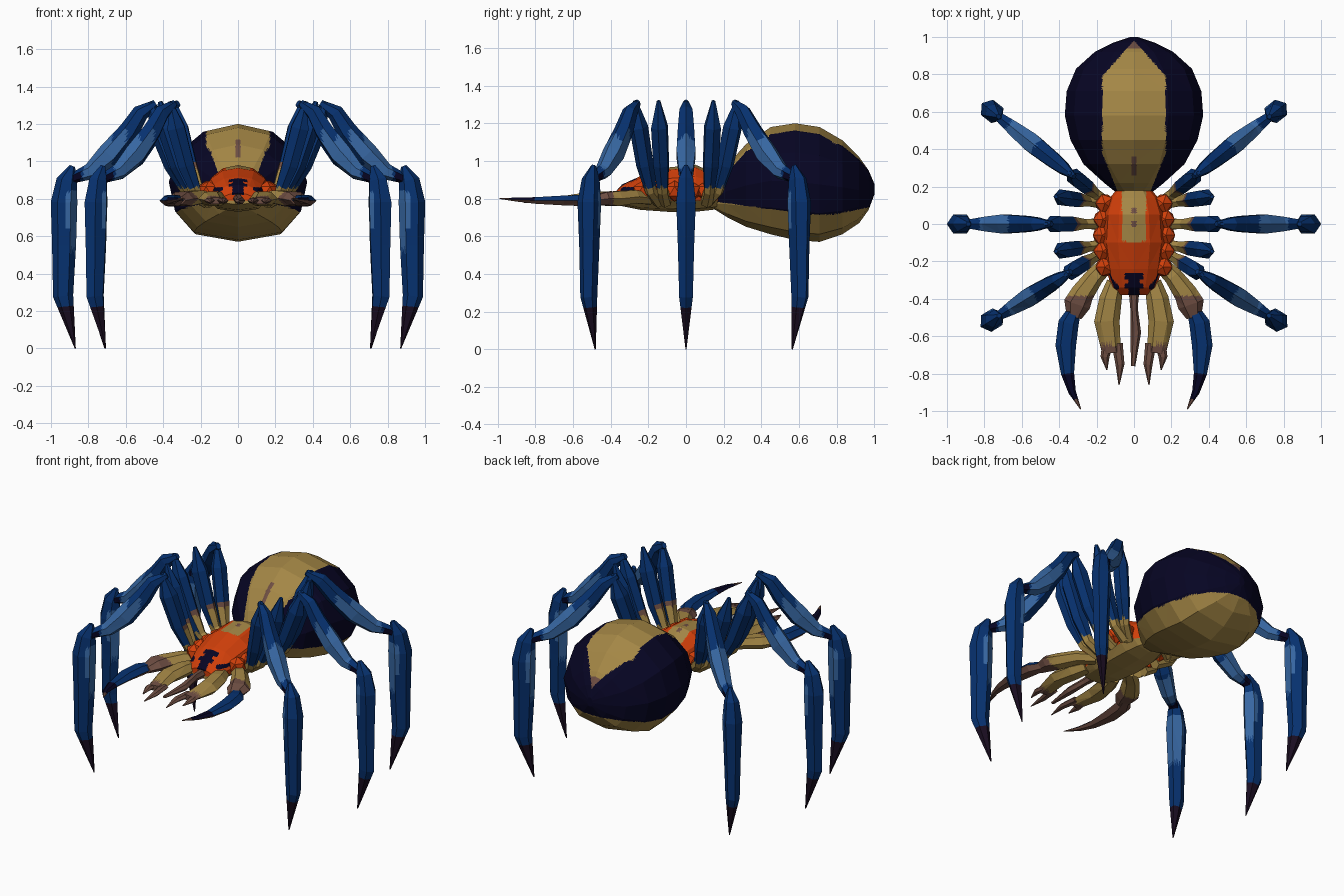
import bpy
import bmesh
from math import sin, cos, pi, radians, copysign
from mathutils import Vector

if "Cube" in bpy.data.objects:
    bpy.data.objects.remove(bpy.data.objects["Cube"])

# Palette
COLOURS = {
    "blue": (0.002, 0.031, 0.16),
    "light_blue": (0.038, 0.135, 0.36),
    "navy": (0.002, 0.0015, 0.017),
    "tan": (0.37, 0.24, 0.06),
    "orange": (0.64, 0.05, 0.003),
    "brown": (0.155, 0.075, 0.055),
    "dark_foot": (0.01, 0.004, 0.015),
}
NAMES = list(COLOURS)
MATERIALS = []
for label, rgb in COLOURS.items():
    mat = bpy.data.materials.new(label)
    mat.use_nodes = True
    mat.diffuse_color = (*rgb, 1)
    bsdf = mat.node_tree.nodes["Principled BSDF"]
    bsdf.inputs["Base Color"].default_value = (*rgb, 1)
    bsdf.inputs["Roughness"].default_value = 0.9
    MATERIALS.append(mat)


def finish(name, bm, rule, cuts, mirror):
    """Cut flat facets finer, colour them by rule and make the object."""
    bmesh.ops.recalc_face_normals(bm, faces=bm.faces)
    bmesh.ops.triangulate(bm, faces=bm.faces)
    if cuts:
        bmesh.ops.subdivide_edges(bm, edges=bm.edges, cuts=cuts, use_grid_fill=True)
    bm.normal_update()
    for face in bm.faces:
        face.material_index = NAMES.index(rule(face.calc_center_median(), face.normal))
    mesh = bpy.data.meshes.new(name)
    bm.to_mesh(mesh)
    bm.free()
    obj = bpy.data.objects.new(name, mesh)
    bpy.context.collection.objects.link(obj)
    for mat in MATERIALS:
        mesh.materials.append(mat)
    if mirror:
        mod = obj.modifiers.new("Mirror", "MIRROR")
        mod.use_mirror_merge = False


def loft(name, points, sizes, side, rule, sides=6, cuts=4, axis=None, mirror=True,
         boxy=1):
    """Sweep a ring along points; sizes are (along side, across side).
    A boxy value under one fills out the lower half of the ring."""
    bm = bmesh.new()
    points = [Vector(p) for p in points]
    side = Vector(side).normalized()
    rings = []
    for i, (p, (w, h)) in enumerate(zip(points, sizes)):
        along = axis or points[min(i + 1, len(points) - 1)] - points[max(i - 1, 0)]
        other = side.cross(Vector(along)).normalized()
        ring = []
        for k in range(sides):
            s, c = sin(2 * pi * k / sides), cos(2 * pi * k / sides)
            if c < 0:
                s = copysign(abs(s) ** boxy, s)
            ring.append(bm.verts.new(p + side * w * s + other * h * c))
        rings.append(ring)
    for a, b in zip(rings, rings[1:]):
        for k in range(sides):
            j = (k + 1) % sides
            bm.faces.new((a[k], a[j], b[j], b[k]))
    bm.faces.new(rings[0])
    bm.faces.new(rings[-1])
    finish(name, bm, rule, cuts, mirror)


def body(name, rows, rule, cuts):
    """Rows are (y, bottom, top, half width)."""
    loft(name, [(0, y, (b + t) / 2) for y, b, t, w in rows],
         [(w, (t - b) / 2) for y, b, t, w in rows], (1, 0, 0), rule,
         sides=12, cuts=cuts, axis=(0, 1, 0), mirror=False, boxy=0.65)


# Abdomen with a pale back stripe and pale belly
def abdomen_rule(c, n):
    stripe = min(0.17, 0.09 + 0.4 * (c.y - 0.18), 0.9 * (0.98 - c.y))
    if c.z > 0.85 and abs(c.x) < stripe:
        streak = abs(c.x) < 0.013 and 0.26 < c.y < 0.36
        return "brown" if c.y > 0.94 or streak else "tan"
    belly = 0.715 + 0.2 * max(0, c.y - 0.78) + 0.14 * max(0, 0.65 - c.y)
    return "tan" if c.z < belly else "navy"


body("abdomen", [
    (0.14, 0.75, 0.84, 0.06), (0.22, 0.70, 0.98, 0.16), (0.32, 0.65, 1.09, 0.27),
    (0.45, 0.61, 1.18, 0.34), (0.58, 0.58, 1.2, 0.37), (0.71, 0.57, 1.18, 0.36),
    (0.83, 0.61, 1.11, 0.31), (0.92, 0.67, 1.02, 0.21), (0.97, 0.74, 0.95, 0.11),
    (1.0, 0.82, 0.88, 0.02)], abdomen_rule, 12)


# Head and thorax
def thorax_rule(c, n):
    if c.z < 0.79:
        return "tan"
    x = abs(c.x)
    if c.y > -0.1 + 3 * x * x and x < 0.065 and c.z > 0.86:
        dot = x < 0.013 and (abs(c.y - 0.07) < 0.015 or abs(c.y) < 0.015)
        return "brown" if dot else "tan"
    eyes = -0.345 < c.y < -0.265 and x < 0.05 and c.z > 0.84
    gap = abs(c.y + 0.305) < 0.01 and x > 0.03
    face = c.y < -0.345 and x < 0.03 and c.z > 0.82
    side_eyes = -0.35 < c.y < -0.26 and x > 0.08 and 0.84 < c.z < 0.862
    return "navy" if (eyes and not gap) or face or side_eyes else "orange"


body("thorax", [
    (-0.38, 0.77, 0.83, 0.08), (-0.34, 0.76, 0.875, 0.12), (-0.24, 0.74, 0.92, 0.15),
    (-0.1, 0.73, 0.965, 0.17), (0.05, 0.73, 0.98, 0.16), (0.14, 0.74, 0.94, 0.13),
    (0.22, 0.76, 0.87, 0.06)], thorax_rule, 8)


# Coxa lumps along both flanks
def lump(y, x):
    bm = bmesh.new()
    bmesh.ops.create_icosphere(bm, subdivisions=1, radius=0.056)
    bmesh.ops.translate(bm, verts=bm.verts, vec=(x, y, 0.84))
    finish("coxa_lump", bm, lambda c, n: "orange" if c.z > 0.8 else "tan", 0, True)


for i in range(5):
    y = -0.23 + 0.085 * i
    lump(y, 0.17 - 0.5 * (y + 0.06) ** 2)


# Legs, each set in a vertical plane turned about its base
def leg(prefix, base, degrees, peak, knee, stub=False):
    a = radians(degrees)
    out, side = Vector((cos(a), sin(a), 0)), Vector((-sin(a), cos(a), 0))

    def at(r, z):
        return Vector((*base, 0)) + out * r + Vector((0, 0, z))

    def femur_rule(c, n):
        inner = n.dot(out) < -0.2
        if c.z < 0.86 or (c.z < 0.96 and inner):
            return "tan"
        if inner and c.z < 1:
            return "brown"
        return "navy" if c.z > 1.23 and n.z < -0.1 else "blue"

    def tibia_rule(c, n):
        f = ((c - at(peak, 0)).dot(out)) / (knee - peak)
        start = 0.3 if abs(n.dot(side)) > 0.7 else 0.48
        if start < f < 0.85:
            return "light_blue"
        return "navy" if f > 0.88 and n.z < 0.4 else "blue"

    def shin_rule(c, n):
        if c.z < 0.21:
            return "dark_foot"
        inner = 0.52 < c.z < 0.82 and n.dot(out) < -0.3
        flank = 0.64 < c.z < 0.84 and (c - at(knee + 0.03, 0)).dot(out) < 0
        return "light_blue" if inner or flank else "blue"

    loft(prefix + "_femur",
         [at(0, 0.78), at(0.35 * peak, 0.84), at(0.6 * peak, 0.98),
          at(0.85 * peak, 1.18), at(peak, 1.32)],
         [(0.035, 0.035), (0.03, 0.035), (0.045, 0.05), (0.048, 0.055), (0.01, 0.012)],
         side, femur_rule)
    if stub:
        return
    span = knee - peak
    loft(prefix + "_tibia",
         [at(peak - 0.03, 1.31), at(peak + 0.05, 1.26), at(peak + 0.27 * span, 1.16),
          at(peak + 0.52 * span, 1.035), at(peak + 0.76 * span, 0.945),
          at(knee - 0.02, 0.915), at(knee + 0.03, 0.89)],
         [(0.015, 0.02), (0.04, 0.045), (0.05, 0.055), (0.058, 0.065),
          (0.045, 0.045), (0.03, 0.03), (0.035, 0.03)], side, tibia_rule)
    loft(prefix + "_shin",
         [at(knee - 0.005, 0.975), at(knee + 0.025, 0.9), at(knee + 0.04, 0.78),
          at(knee + 0.04, 0.55), at(knee + 0.045, 0.28), at(knee - 0.02, 0)],
         [(0.012, 0.015), (0.045, 0.055), (0.06, 0.071), (0.05, 0.064),
          (0.042, 0.054), (0.003, 0.003)], side, shin_rule)


leg("front_leg", (0.15, -0.14), -31.5, 0.25, 0.675)
leg("second_leg", (0.16, -0.11), -8, 0.26, 0, stub=True)
leg("middle_leg", (0.16, 0), 0, 0.31, 0.73)
leg("fourth_leg", (0.16, 0.11), 8, 0.26, 0, stub=True)
leg("rear_leg", (0.14, 0.11), 38.5, 0.26, 0.75)


# Pincer arms and their curved claws
def claw_rule(c, n):
    if n.z < 0.35 or c.y < -0.94:
        return "brown"
    return "navy" if c.y < -0.8 else "blue"


UP = (0, 0, 1)
loft("pincer_arm",
     [(0.13, -0.2, 0.8), (0.21, -0.28, 0.81), (0.275, -0.37, 0.8),
      (0.305, -0.43, 0.8), (0.32, -0.5, 0.79)],
     [(0.035, 0.04), (0.04, 0.05), (0.045, 0.062), (0.04, 0.072), (0.025, 0.04)], UP,
     lambda c, n: "brown" if c.y < -0.385 else "tan")
loft("pincer_claw",
     [(0.31, -0.44, 0.79), (0.35, -0.53, 0.79), (0.365, -0.65, 0.79),
      (0.355, -0.8, 0.79), (0.33, -0.9, 0.795), (0.285, -0.99, 0.8)],
     [(0.025, 0.03), (0.035, 0.055), (0.03, 0.055), (0.02, 0.035),
      (0.012, 0.02), (0.002, 0.003)], UP, claw_rule)

# Mouth arms, each ending in forked claws
loft("mouth_arm",
     [(0.1, -0.31, 0.8), (0.125, -0.4, 0.8), (0.145, -0.52, 0.8), (0.12, -0.69, 0.79)],
     [(0.035, 0.045), (0.045, 0.06), (0.04, 0.068), (0.02, 0.05)], UP,
     lambda c, n: "brown" if c.y < -0.645 else "tan")
for start, middle, tip, end in ((0.09, 0.075, 0.08, -0.86), (0.14, 0.155, 0.145, -0.78)):
    loft("mouth_claw",
         [(start, -0.64, 0.79), (middle, (end - 0.64) / 2, 0.79), (tip, end, 0.78)],
         [(0.018, 0.03), (0.015, 0.024), (0.003, 0.003)], UP,
         lambda c, n: "brown", cuts=0)

# Central feeler
loft("feeler",
     [(0, -0.34, 0.8), (0.0, -0.45, 0.8), (0.01, -0.58, 0.79), (-0.005, -0.76, 0.79)],
     [(0.03, 0.03), (0.025, 0.02), (0.022, 0.028), (0.008, 0.012)], UP,
     lambda c, n: "brown", cuts=0, mirror=False)
